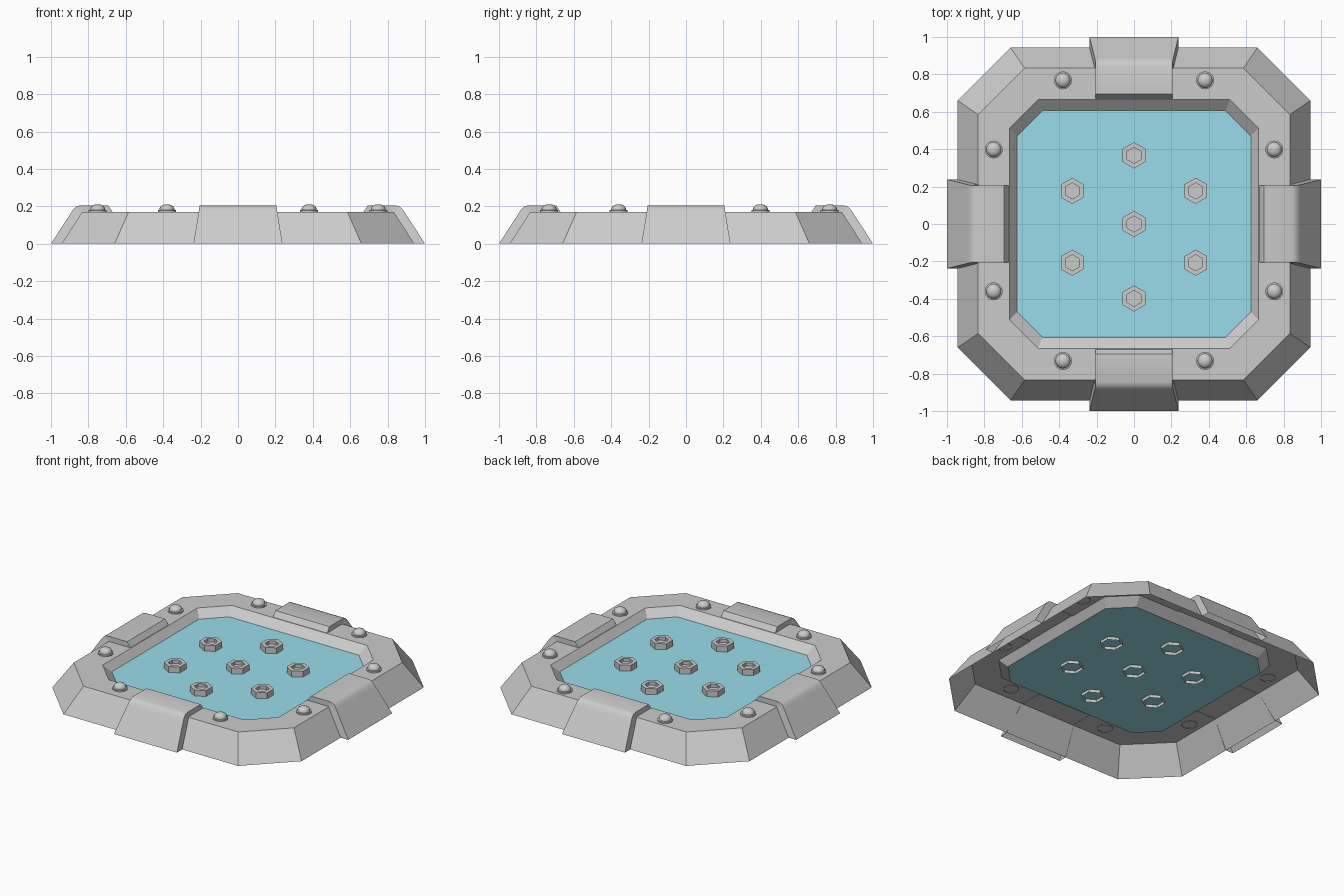
import bpy, bmesh
from math import cos, sin, pi, radians
from mathutils import Matrix

if "Cube" in bpy.data.objects:
    bpy.data.objects.remove(bpy.data.objects["Cube"])


def make(name, bm, smooth=None, color=None):
    me = bpy.data.meshes.new(name)
    bm.to_mesh(me)
    bm.free()
    ob = bpy.data.objects.new(name, me)
    bpy.context.collection.objects.link(ob)
    if color:
        mat = bpy.data.materials.new(name)
        mat.diffuse_color = color
        mat.use_nodes = True
        mat.node_tree.nodes["Principled BSDF"].inputs["Base Color"].default_value = mat.diffuse_color
        me.materials.append(mat)
    if smooth:
        bpy.ops.object.select_all(action='DESELECT')
        ob.select_set(True)
        bpy.context.view_layer.objects.active = ob
        bpy.ops.object.shade_smooth_by_angle(angle=radians(smooth))
    return ob


def loft(bm, rings, cap=False):
    loops = [[bm.verts.new(p) for p in r] for r in rings]
    for a, b in zip(loops, loops[1:]):
        n = len(a)
        for i in range(n):
            j = (i + 1) % n
            bm.faces.new((a[i], a[j], b[j], b[i]))
    if cap:
        bm.faces.new(loops[-1])


def octagon(hx, hy, cx, cy, z):
    return [(hx, -cy, z), (hx, cy, z), (cx, hy, z), (-cx, hy, z),
            (-hx, cy, z), (-hx, -cy, z), (-cx, -hy, z), (cx, -hy, z)]


def ring(x, y, r, z, n, start=0.0):
    return [(x + r * cos(start + 2 * pi * i / n), y + r * sin(start + 2 * pi * i / n), z)
            for i in range(n)]


# Hollow octagonal frame: outer slope, flat rim, inner wall
floor_ring = octagon(.625, .606, .49, .47, .12)
bm = bmesh.new()
loft(bm, [octagon(.943, .943, .66, .66, 0), octagon(.833, .833, .585, .585, .17),
          octagon(.665, .665, .512, .512, .17), floor_ring])
make("frame", bm)

# Blue floor panel
bm = bmesh.new()
bm.faces.new([bm.verts.new(p) for p in floor_ring])
make("floor_panel", bm, color=(.32, .72, .82, 1))

# Clips wrapped over the middle of each side: (distance, height, half width)
outer = [(1.0, 0, .238), (.893, .165, .211), (.88, .185, .208), (.865, .198, .206),
         (.845, .205, .205), (.695, .205, .205), (.667, .165, .205)]
inner = [(.94, 0), (.836, .165), (.83, .168), (.825, .168), (.82, .168), (.695, .168), (.667, .165)]
for k, side in enumerate(("right", "back", "left", "front")):
    bm = bmesh.new()
    lo, hi, qlo, qhi = [], [], [], []
    for (x, z, w), (qx, qz) in zip(outer, inner):
        lo.append(bm.verts.new((x, -w, z)))
        hi.append(bm.verts.new((x, w, z)))
        qlo.append(bm.verts.new((qx, -w, qz)))
        qhi.append(bm.verts.new((qx, w, qz)))
    for i in range(len(outer) - 1):
        j = i + 1
        bm.faces.new((lo[i], hi[i], hi[j], lo[j]))
        bm.faces.new((hi[i], qhi[i], qhi[j], hi[j]))
        bm.faces.new((lo[j], qlo[j], qlo[i], lo[i]))
    bmesh.ops.remove_doubles(bm, verts=bm.verts, dist=1e-5)
    bm.transform(Matrix.Rotation(k * pi / 2, 4, 'Z'))
    make("clip_" + side, bm, smooth=35)

# Domed rivets with washers on the rim
bm = bmesh.new()
spots = [(s * x, y) for s in (-1, 1) for x, y in ((.38, .768), (.38, -.732), (.75, .398), (.75, -.36))]
for x, y in spots:
    prof = [(.048, .165), (.048, .179), (.04, .181), (.039, .19), (.033, .2), (.022, .207), (.009, .211)]
    loft(bm, [ring(x, y, r, z, 16) for r, z in prof], cap=True)
make("rim_rivets", bm, smooth=40)

# Hexagonal nuts with shallow sockets on the floor
bm = bmesh.new()
for x, y in ((0, .367), (0, 0), (0, -.398), (-.33, .177), (.33, .177), (-.33, -.207), (.33, -.207)):
    prof = [(.07, .1), (.07, .16), (.043, .16), (.043, .138)]
    loft(bm, [ring(x, y, r, z, 6, pi / 2) for r, z in prof], cap=True)
make("floor_nuts", bm)
